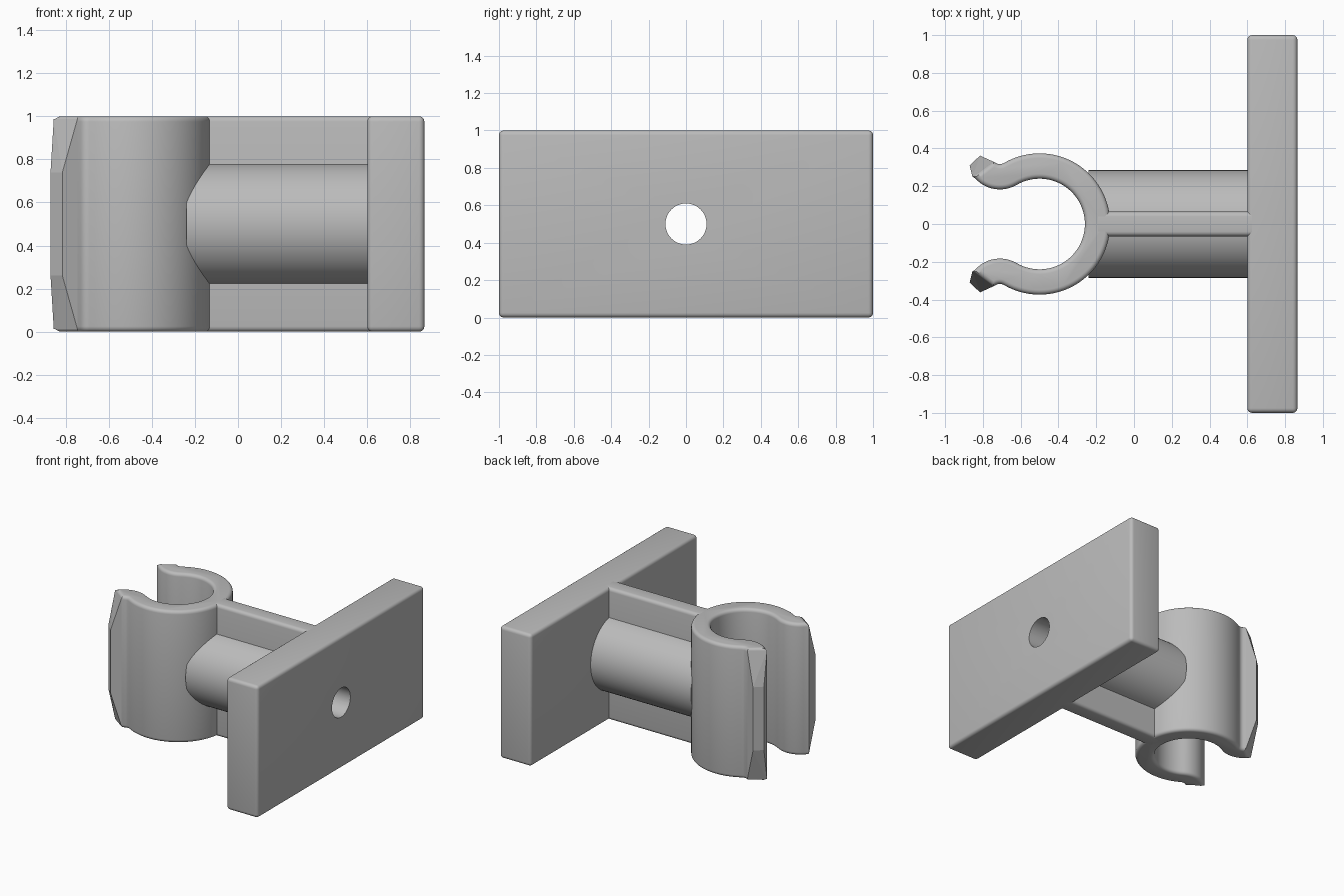
import bpy, bmesh, math
from mathutils import Vector

cube = bpy.data.objects.get("Cube")
if cube:
    bpy.data.objects.remove(cube, do_unlink=True)

GREY = (0.5, 0.5, 0.5, 1)
grey = bpy.data.materials.new("plain grey")
grey.use_nodes = True
grey.diffuse_color = GREY
grey.node_tree.nodes["Principled BSDF"].inputs["Base Color"].default_value = GREY

ROUND = 0.025       # rounding of outer edges
HEIGHT = 1.0


def finish(name, bm, smooth=True):
    bmesh.ops.recalc_face_normals(bm, faces=bm.faces)
    mesh = bpy.data.meshes.new(name)
    bm.to_mesh(mesh)
    bm.free()
    mesh.materials.append(grey)
    ob = bpy.data.objects.new(name, mesh)
    bpy.context.collection.objects.link(ob)
    return ob


def box(name, lo, hi, keep):
    """Box whose edges accepted by keep(direction) are rounded."""
    bm = bmesh.new()
    bmesh.ops.create_cube(bm, size=1)
    lo, hi = Vector(lo), Vector(hi)
    for v in bm.verts:
        v.co = [(lo[i] + hi[i]) / 2 + v.co[i] * (hi[i] - lo[i]) for i in range(3)]
    edges = [e for e in bm.edges if keep(e.verts[1].co - e.verts[0].co)]
    bmesh.ops.bevel(bm, geom=edges, offset=ROUND, segments=4, profile=0.5, affect='EDGES')
    return finish(name, bm)


def rod(name, radius, x0, x1, sides):
    """Solid cylinder along x at mid height."""
    bm = bmesh.new()
    ring = [bm.verts.new((x0, radius * math.cos(a), 0.5 + radius * math.sin(a)))
            for a in (2 * math.pi * i / sides for i in range(sides))]
    face = bm.faces.new(ring)
    out = bmesh.ops.extrude_face_region(bm, geom=[face])["geom"]
    bmesh.ops.translate(bm, vec=(x1 - x0, 0, 0),
                        verts=[g for g in out if isinstance(g, bmesh.types.BMVert)])
    return finish(name, bm)


def arc(cx, cy, r, a0, a1, n):
    return [(cx + r * math.cos(math.radians(a0 + (a1 - a0) * i / n)),
             cy + r * math.sin(math.radians(a0 + (a1 - a0) * i / n))) for i in range(n + 1)]


# Mounting plate and web
plate = box("mounting_plate", (0.6, -1, 0), (0.865, 1, HEIGHT), lambda d: True)
web = box("web", (-0.19, -0.065, 0), (0.64, 0.065, HEIGHT), lambda d: abs(d.x) > 0.1)

# Sleeve between plate and clip
sleeve = rod("sleeve", 0.285, -0.24, 0.63, 64)

# Spring clip: C-shaped ring with reversed lips
SWING, LIP = 120.4, (-0.71, 0.358)
END_IN, END_OUT = (-0.855, 0.25), (-0.745, 0.33)
outer = arc(-0.5, 0, 0.374, 0, SWING, 28) + arc(*LIP, 0.041, SWING - 180, -120, 6)[1:] + [END_OUT]
inner = arc(-0.5, 0, 0.24, 0, SWING, 28) + arc(*LIP, 0.175, SWING - 180, -138, 12)[1:] + [END_IN]


def flip(points):
    return [(x, -y) for x, y in points]


outline = (flip(outer)[:0:-1] + outer + inner[::-1] + flip(inner)[1:])
bm = bmesh.new()
base = bm.faces.new([bm.verts.new((x, y, 0)) for x, y in outline])
out = bmesh.ops.extrude_face_region(bm, geom=[base])["geom"]
bmesh.ops.translate(bm, vec=(0, 0, HEIGHT),
                    verts=[g for g in out if isinstance(g, bmesh.types.BMVert)])
rims = [e for e in bm.edges if abs(e.verts[0].co.z - e.verts[1].co.z) < 0.01]
bmesh.ops.bevel(bm, geom=rims, offset=ROUND, segments=4, profile=0.5, affect='EDGES')
clip = finish("spring_clip", bm)

# Faceted lip tips, tapering towards top and bottom
for name, side in (("left_lip_tip", 1), ("right_lip_tip", -1)):
    bm = bmesh.new()
    tip = [(-0.87, 0.31), (-0.815, 0.362)]
    root = [END_IN, END_OUT, (-0.835, 0.235), (-0.735, 0.32)]
    for points, levels in ((tip, (0.26, 0.74)), (root[:2], (0.012, 0.988))):
        for x, y in points:
            for z in levels:
                bm.verts.new((x, side * y, z))
    bmesh.ops.convex_hull(bm, input=bm.verts)
    bmesh.ops.dissolve_limit(bm, angle_limit=0.02, verts=bm.verts, edges=bm.edges)
    finish(name, bm)

# Screw hole through plate, web, sleeve and clip wall
cutter = rod("hole_cutter", 0.11, -0.4, 1.0, 48)
cutter.hide_render = True
for ob in (plate, web, sleeve, clip):
    mod = ob.modifiers.new("screw hole", 'BOOLEAN')
    mod.operation, mod.solver, mod.object = 'DIFFERENCE', 'EXACT', cutter
    bpy.context.view_layer.objects.active = ob
    bpy.ops.object.modifier_apply(modifier=mod.name)
bpy.data.objects.remove(cutter, do_unlink=True)

# Smooth curved faces, keep hard edges
bpy.ops.object.select_all(action='DESELECT')
for ob in (plate, web, sleeve, clip):
    ob.select_set(True)
    bpy.context.view_layer.objects.active = ob
bpy.ops.object.shade_smooth_by_angle(angle=math.radians(30))
